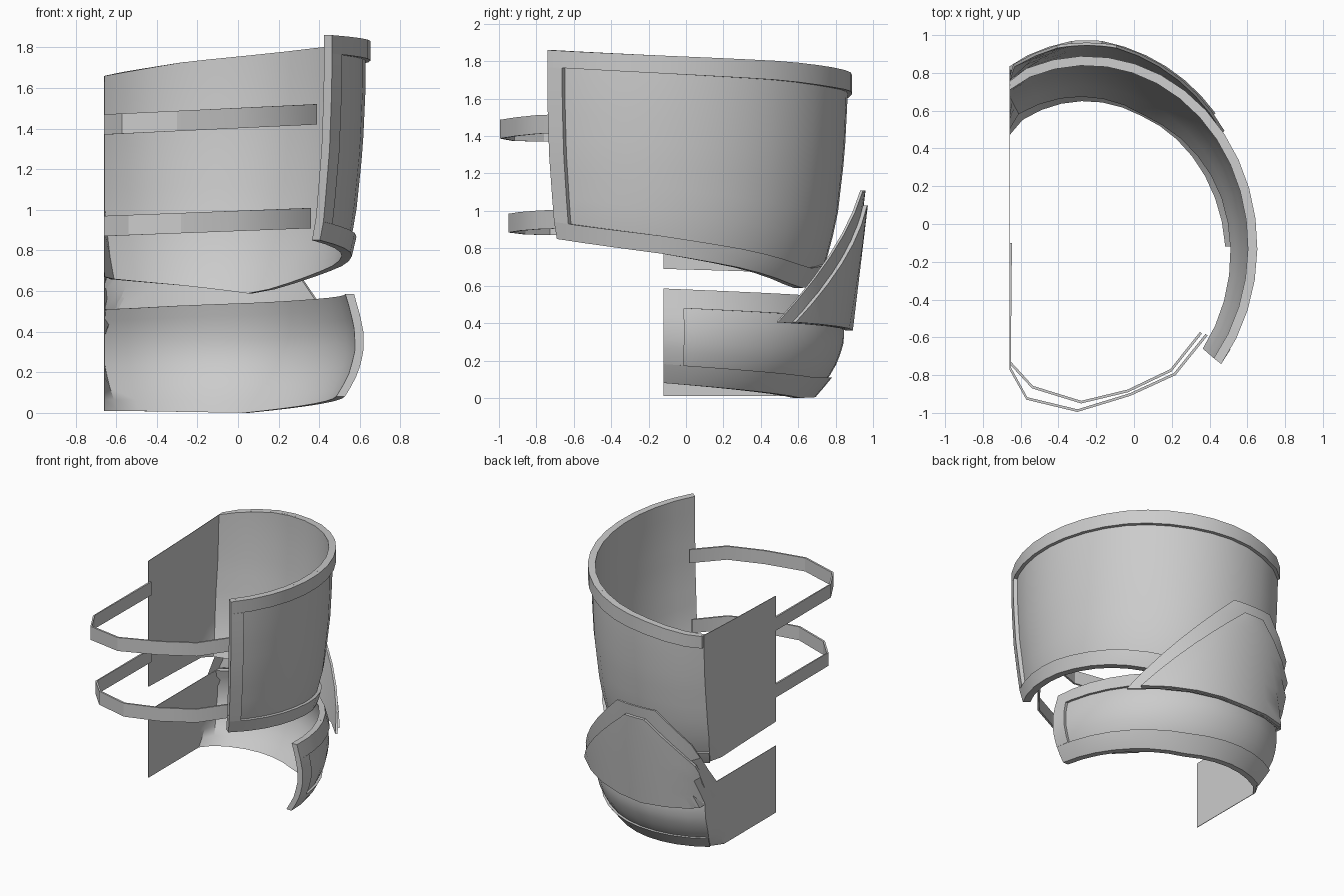
import bpy, bmesh
from math import sin, cos, radians

if "Cube" in bpy.data.objects:
    bpy.data.objects.remove(bpy.data.objects["Cube"], do_unlink=True)

CX, CY = -0.25, -0.12      # axis of the limb
FLAT_X = -0.66             # flat inner side of the armour

grey = bpy.data.materials.new("plain grey")
grey.use_nodes = True
grey.diffuse_color = (0.6, 0.6, 0.6, 1)
grey.node_tree.nodes["Principled BSDF"].inputs["Base Color"].default_value = (0.6, 0.6, 0.6, 1)


def interp(points, v):
    """Piecewise linear curve through (input, output) pairs."""
    if v <= points[0][0]:
        return points[0][1]
    for (a, fa), (b, fb) in zip(points, points[1:]):
        if v <= b:
            return fa + (fb - fa) * (v - a) / (b - a)
    return points[-1][1]


def steps(a, b, n):
    return [a + (b - a) * i / n for i in range(n + 1)]


def slab(name, surface, us, vs, inner, outer):
    """Closed curved plate between two offsets of surface(u, v, offset)."""
    bm = bmesh.new()
    layers = [[[bm.verts.new(surface(u, v, off)) for v in vs] for u in us]
              for off in (outer, inner)]
    out, inn = layers
    nu, nv = len(us) - 1, len(vs) - 1
    for i in range(nu):
        for j in range(nv):
            bm.faces.new((out[i][j], out[i + 1][j], out[i + 1][j + 1], out[i][j + 1]))
            bm.faces.new((inn[i][j], inn[i][j + 1], inn[i + 1][j + 1], inn[i + 1][j]))
        for j in (0, nv):
            bm.faces.new((out[i][j], out[i + 1][j], inn[i + 1][j], inn[i][j]))
    for j in range(nv):
        for i in (0, nu):
            bm.faces.new((out[i][j], out[i][j + 1], inn[i][j + 1], inn[i][j]))
    bmesh.ops.recalc_face_normals(bm, faces=bm.faces)
    mesh = bpy.data.meshes.new(name)
    bm.to_mesh(mesh)
    bm.free()
    mesh.materials.append(grey)
    obj = bpy.data.objects.new(name, mesh)
    bpy.context.collection.objects.link(obj)
    bpy.ops.object.select_all(action="DESELECT")
    obj.select_set(True)
    bpy.context.view_layer.objects.active = obj
    bpy.ops.object.shade_smooth_by_angle(angle=radians(28))
    return obj


def on_ellipse(phi, rx, ry, z, off):
    """Point around the limb, pressed flat against the inner side."""
    a = radians(phi)
    x = CX + (rx + off) * cos(a)
    y = CY + (ry + off) * sin(a)
    return (max(x, FLAT_X + (0.004 if off < 0 else 0)), y, z)


def shell_surface(rx, ry, profile, bottom, top):
    def surface(phi, t, off):
        lo, hi = interp(bottom, phi), interp(top, phi)
        z = lo + (hi - lo) * t
        s = interp(profile, z)
        return on_ellipse(phi, rx * s, ry * s, z, off)
    return surface


def armour(name, surface, start, rim, edge, raised):
    """Shell with a raised border along top, bottom and front end."""
    end = 120
    n = int((end - start) / 9)
    slab(name + "_shell", surface, steps(start, end, n) + steps(end, 180, 6)[1:],
         steps(0, 1, 9), -0.025, 0.0)
    around = steps(start, end, n)
    slab(name + "_top_border", surface, around, [1 - rim, 1], -0.01, raised)
    slab(name + "_bottom_border", surface, around, [0, rim / 2, rim], -0.01, raised)
    slab(name + "_front_border", surface, [start, start + edge],
         steps(rim, 1 - rim, 7), -0.01, raised)


# Upper armour shell
upper = shell_surface(
    0.91, 1.02,
    [(0.58, 0.78), (0.72, 0.85), (0.95, 0.91), (1.3, 0.95), (1.6, 0.965), (1.86, 0.965)],
    [(-38, 0.85), (0, 0.77), (30, 0.69), (62, 0.585), (90, 0.625), (130, 0.67), (180, 0.69)],
    [(-38, 1.86), (0, 1.83), (40, 1.80), (62, 1.77), (90, 1.73), (118, 1.66), (180, 1.63)])
armour("upper", upper, -38, 0.09, 5.5, 0.025)

# Lower armour shell
lower = shell_surface(
    0.85, 0.965,
    [(0, 0.82), (0.1, 0.91), (0.2, 0.97), (0.3, 1.0), (0.4, 1.0), (0.5, 0.975), (0.6, 0.94)],
    [(0, 0.08), (40, 0.03), (65, 0.0), (117, 0.01), (180, 0.01)],
    [(0, 0.585), (60, 0.545), (90, 0.53), (117, 0.51), (180, 0.51)])
armour("lower", lower, 0, 0.2, 6.5, 0.018)


# Pointed joint guard: two layered plates flaring outwards as they rise
def guard_surface(low_half, high_half, height):
    def surface(u, t, off):
        half = low_half + (high_half - low_half) * t
        base = 0.36 + 0.045 * abs(u)
        z = base + (height - base) * t
        grow = 0.09 * (z - 0.36) / 0.75
        return on_ellipse(90 - u * half, 0.92 + grow, 0.99 + grow, z, off)
    return surface


slab("guard_back_plate", guard_surface(52, 9, 1.11), steps(-1, 1, 8), steps(0, 1, 6), -0.015, 0.0)
slab("guard_front_plate", guard_surface(46, 4.5, 1.03), steps(-1, 1, 8), steps(0, 1, 6), -0.005, 0.022)


# Straps across the open front
def strap(name, path, z_near, z_far, height):
    def surface(i, t, off):
        x, y = path[i]
        z = z_far + (z_near - z_far) * (x - FLAT_X) / 1.05
        d = ((x - CX) ** 2 + (y - CY) ** 2) ** 0.5
        px = x + off * (x - CX) / d
        return (max(px, FLAT_X + (0.006 if off < 0 else 0)), y + off * (y - CY) / d, z + height * t)
    slab(name, surface, list(range(len(path))), [0, 1], -0.014, 0.0)


strap("upper_strap", [(0.39, -0.59), (0.22, -0.80), (-0.02, -0.91), (-0.30, -0.995),
                      (-0.57, -0.93), (-0.66, -0.77), (-0.66, -0.1)], 1.42, 1.37, 0.1)
strap("lower_strap", [(0.36, -0.58), (0.20, -0.78), (-0.03, -0.89), (-0.28, -0.95),
                      (-0.54, -0.87), (-0.66, -0.74), (-0.66, -0.1)], 0.91, 0.87, 0.1)
